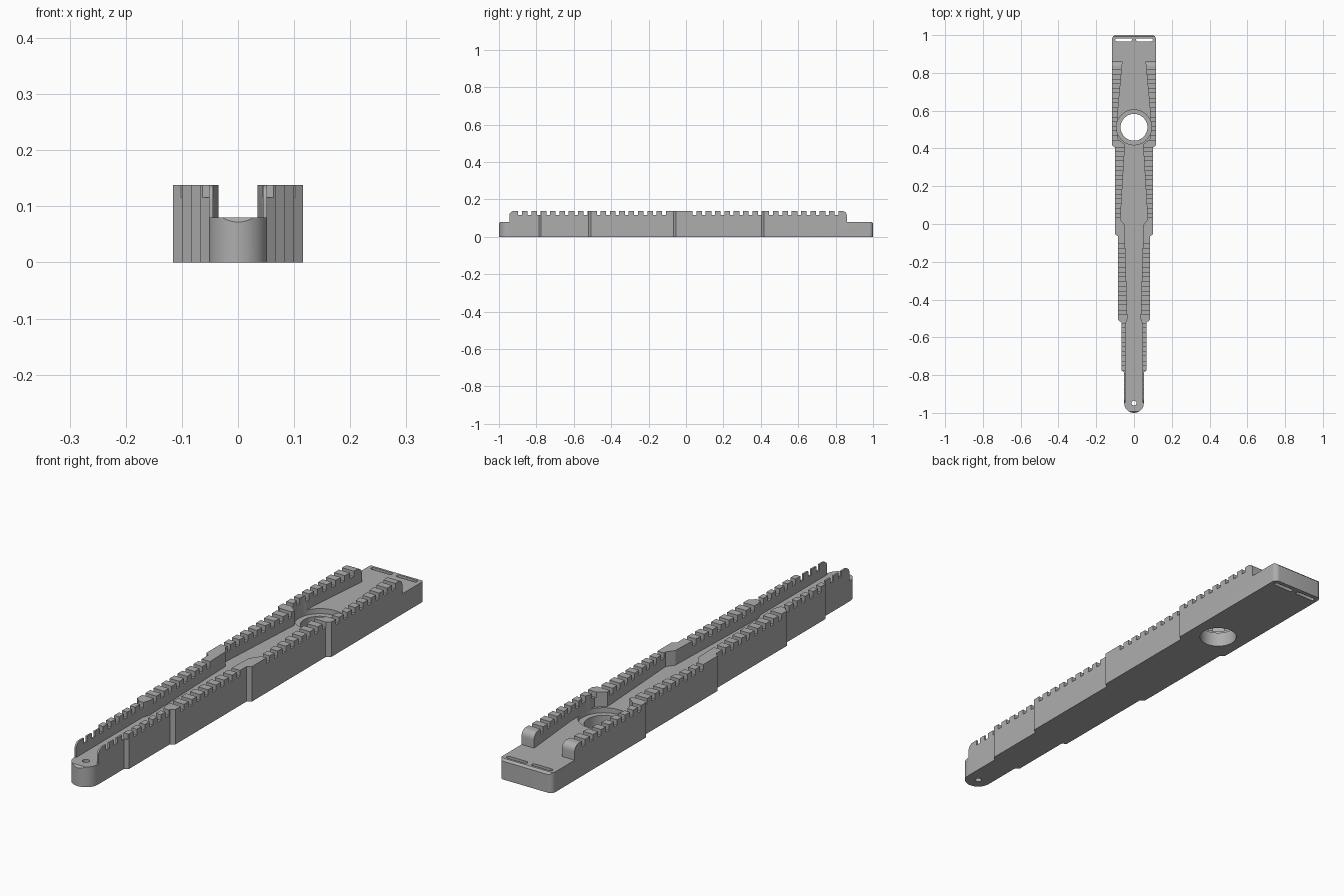
import bpy, bmesh
from math import sin, cos, pi
from mathutils import Vector

cube = bpy.data.objects.get("Cube")
if cube:
    bpy.data.objects.remove(cube, do_unlink=True)

FLOOR, TOP = 0.08, 0.138
HOLE_Y = 0.512

grey = bpy.data.materials.new("mid_grey")
grey.use_nodes = True
colour = (0.42, 0.42, 0.42, 1)
grey.diffuse_color = colour
grey.node_tree.nodes["Principled BSDF"].inputs["Base Color"].default_value = colour


def arc(cx, cy, r, start, end, steps=6):
    return [(cx + r * cos(start + (end - start) * i / steps),
             cy + r * sin(start + (end - start) * i / steps)) for i in range(steps + 1)]


def mirrored(half):
    """Close a right-hand outline with its mirror image."""
    return half + [(-x, y) for x, y in reversed(half) if abs(x) > 1e-5]


def prism(name, points, low, high, sideways=False):
    """Extrude an outline along z, or a y-z profile along x."""
    place = (lambda a, b, h: Vector((h, a, b))) if sideways else (lambda a, b, h: Vector((a, b, h)))
    bm = bmesh.new()
    face = bm.faces.new([bm.verts.new(place(a, b, low)) for a, b in points])
    new = bmesh.ops.extrude_face_region(bm, geom=[face])["geom"]
    shift = place(0, 0, high - low)
    bmesh.ops.translate(bm, vec=shift, verts=[v for v in new if isinstance(v, bmesh.types.BMVert)])
    bmesh.ops.recalc_face_normals(bm, faces=bm.faces)
    mesh = bpy.data.meshes.new(name)
    bm.to_mesh(mesh)
    bm.free()
    mesh.materials.append(grey)
    obj = bpy.data.objects.new(name, mesh)
    bpy.context.collection.objects.link(obj)
    return obj


def combine(target, tool, operation):
    mod = target.modifiers.new(operation, 'BOOLEAN')
    mod.operation, mod.object, mod.solver = operation, tool, 'EXACT'
    bpy.context.view_layer.objects.active = target
    bpy.ops.object.modifier_apply(modifier=mod.name)
    bpy.data.objects.remove(tool, do_unlink=True)


def cylinder_cut(target, y, radius, low, high, steps=40):
    circle = arc(0, y, radius, 0, 2 * pi, steps)[:-1]
    combine(target, prism("round_cutter", circle, low, high), 'DIFFERENCE')


# Stepped outline with a round nose and softened back corners
half = arc(0, -0.948, 0.052, -pi / 2, 0, 12)
for y, inner, outer in ((-0.78, 0.052, 0.067), (-0.515, 0.067, 0.084),
                        (-0.06, 0.084, 0.100), (0.41, 0.100, 0.116)):
    half += [(inner, y - 0.006), (outer, y + 0.006)]
half += arc(0.096, 0.98, 0.02, 0, pi / 2) + [(0, 1)]
body = prism("slat_body", mirrored(half), 0, TOP)

# Side profile: low ends, rounded wall ends and notched wall tops
profile = [(-1.05, -0.02), (-1.05, FLOOR - 0.008), (-1, FLOOR - 0.008), (-0.992, FLOOR), (-0.945, FLOOR)]
profile += arc(-0.92, TOP - 0.025, 0.025, pi, pi / 2)
notches = [start + 0.05 * i for start, count in
           ((-0.887, 3), (-0.737, 5), (-0.467, 8), (0.045, 8), (0.455, 8)) for i in range(count)]
for y in notches:
    profile += [(y - 0.01, TOP), (y - 0.01, TOP - 0.022), (y + 0.01, TOP - 0.022), (y + 0.01, TOP)]
profile += arc(0.835, TOP - 0.025, 0.025, pi / 2, 0)
profile += [(0.86, FLOOR), (0.992, FLOOR), (1, FLOOR - 0.008), (1.05, FLOOR - 0.008), (1.05, -0.02)]
combine(body, prism("profile_cutter", profile, -0.2, 0.2, True), 'INTERSECT')

# Tapering channel between the two walls
channel = [(0, -1.02), (0.045, -1.02), (0.045, -0.53), (0.035, -0.5), (0.05, -0.005),
           (0.072, 0.025), (0.048, 0.42), (0.085, 0.45), (0.085, 0.6), (0.06, 0.87), (0, 0.87)]
combine(body, prism("channel_cutter", mirrored(channel), FLOOR, 0.2), 'DIFFERENCE')

# Stepped main hole and small nose hole
cylinder_cut(body, HOLE_Y, 0.093, 0.06, 0.2)
cylinder_cut(body, HOLE_Y, 0.071, -0.05, 0.2)
cylinder_cut(body, -0.948, 0.013, -0.05, 0.2, 16)

# Pair of rounded slots at the back end
for side in (-1, 1):
    slot = arc(0.092, 0.975, 0.008, -pi / 2, pi / 2) + arc(0.018, 0.975, 0.008, pi / 2, 1.5 * pi)
    slot = [(side * x, y) for x, y in slot]
    combine(body, prism("slot_cutter", slot, -0.05, 0.2), 'DIFFERENCE')

bpy.ops.object.select_all(action='DESELECT')
body.select_set(True)
bpy.context.view_layer.objects.active = body
bpy.ops.object.shade_smooth_by_angle(angle=0.5)
